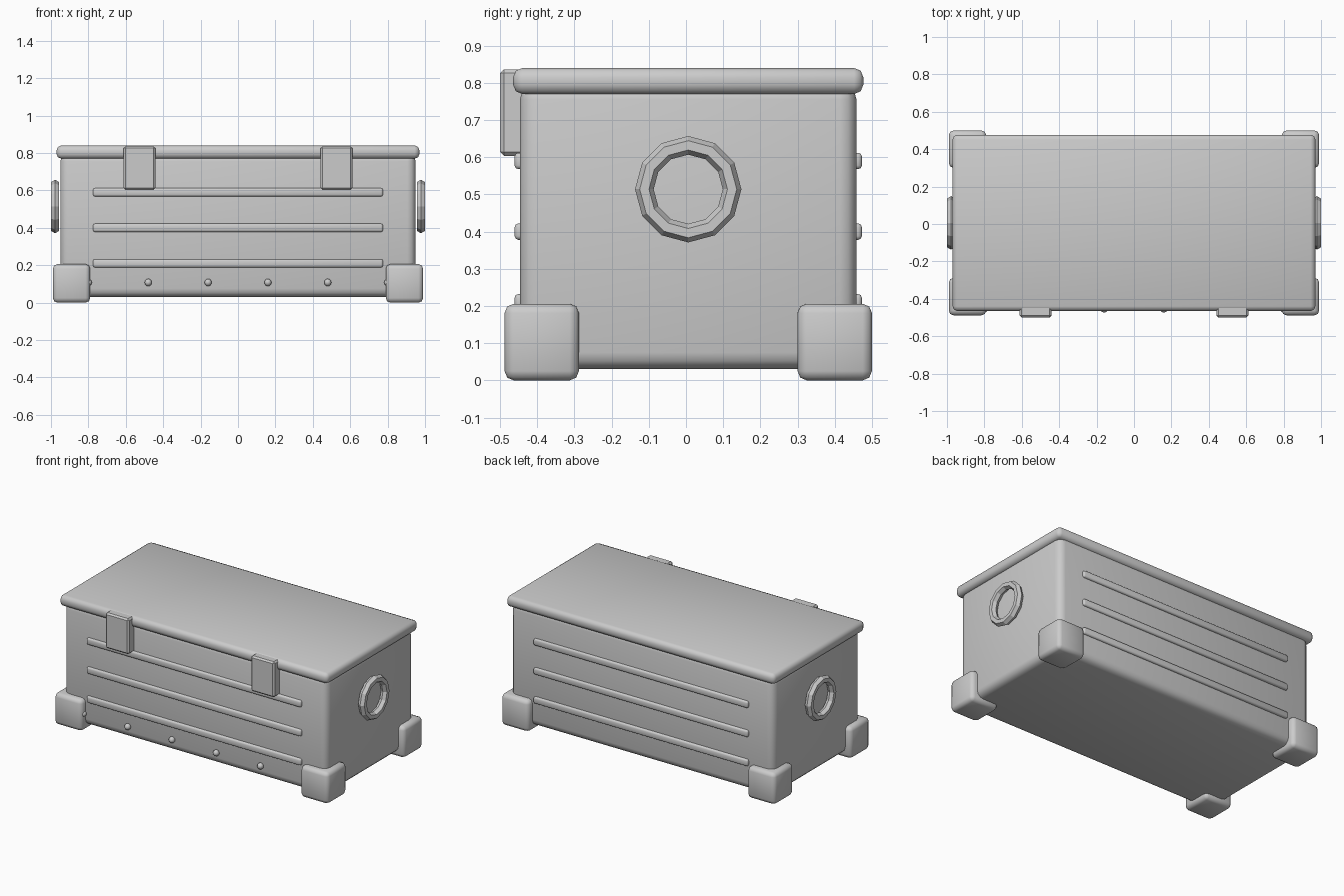
import bpy
import math

if "Cube" in bpy.data.objects:
    bpy.data.objects.remove(bpy.data.objects["Cube"], do_unlink=True)

grey = bpy.data.materials.new("plain_grey")
grey.use_nodes = True
colour = (0.6, 0.6, 0.6, 1)
grey.diffuse_color = colour
grey.node_tree.nodes["Principled BSDF"].inputs["Base Color"].default_value = colour

MID_Y = 0.006  # the crate sits a touch behind centre, as the latches stick out


def finish(name, angle):
    ob = bpy.context.object
    ob.name = name
    ob.data.materials.append(grey)
    bpy.ops.object.shade_smooth_by_angle(angle=math.radians(angle))
    return ob


def box(name, centre, size, bevel, segments=2, angle=60):
    bpy.ops.mesh.primitive_cube_add(size=1, location=centre)
    bpy.context.object.scale = size
    bpy.ops.object.transform_apply(location=False, rotation=False, scale=True)
    mod = bpy.context.object.modifiers.new("rounded_edges", "BEVEL")
    mod.width = bevel
    mod.segments = segments
    bpy.ops.object.modifier_apply(modifier=mod.name)
    return finish(name, angle)


# Main shell and lid
box("crate_body", (0, MID_Y, 0.415), (1.9, 0.905, 0.77), 0.045, 3)
box("lid", (0, MID_Y, 0.805), (1.94, 0.942, 0.07), 0.025)

# Corner guards
for sx, side in ((1, "left"), (-1, "right")):
    for sy, end in ((1, "back"), (-1, "front")):
        box(f"corner_guard_{end}_{side}", (sx * 0.89, MID_Y + sy * 0.394, 0.103),
            (0.2, 0.2, 0.206), 0.025)

# Raised ribs on the front and back
for sy, end in ((1, "back"), (-1, "front")):
    for i in range(3):
        box(f"rib_{end}_{i + 1}", (0, MID_Y + sy * 0.452, 0.21 + 0.19 * i),
            (1.55, 0.03, 0.044), 0.01)

# Latches
for sx, side in ((1, "left"), (-1, "right")):
    box(f"latch_{side}", (sx * 0.526, -0.465, 0.72), (0.17, 0.07, 0.232), 0.01, 1, 30)

# Side rings
for sx, side in ((1, "left"), (-1, "right")):
    bpy.ops.mesh.primitive_torus_add(
        location=(sx * 0.978, MID_Y, 0.514), rotation=(0, math.pi / 2, 0),
        major_segments=12, minor_segments=6, major_radius=0.118, minor_radius=0.025)
    finish(f"ring_handle_{side}", 25)

# Rivets along the bottom of the front
for i in range(6):
    bpy.ops.mesh.primitive_uv_sphere_add(
        segments=10, ring_count=6, radius=0.02, location=(-0.8 + 0.32 * i, -0.454, 0.108))
    finish(f"rivet_{i + 1}", 60)
